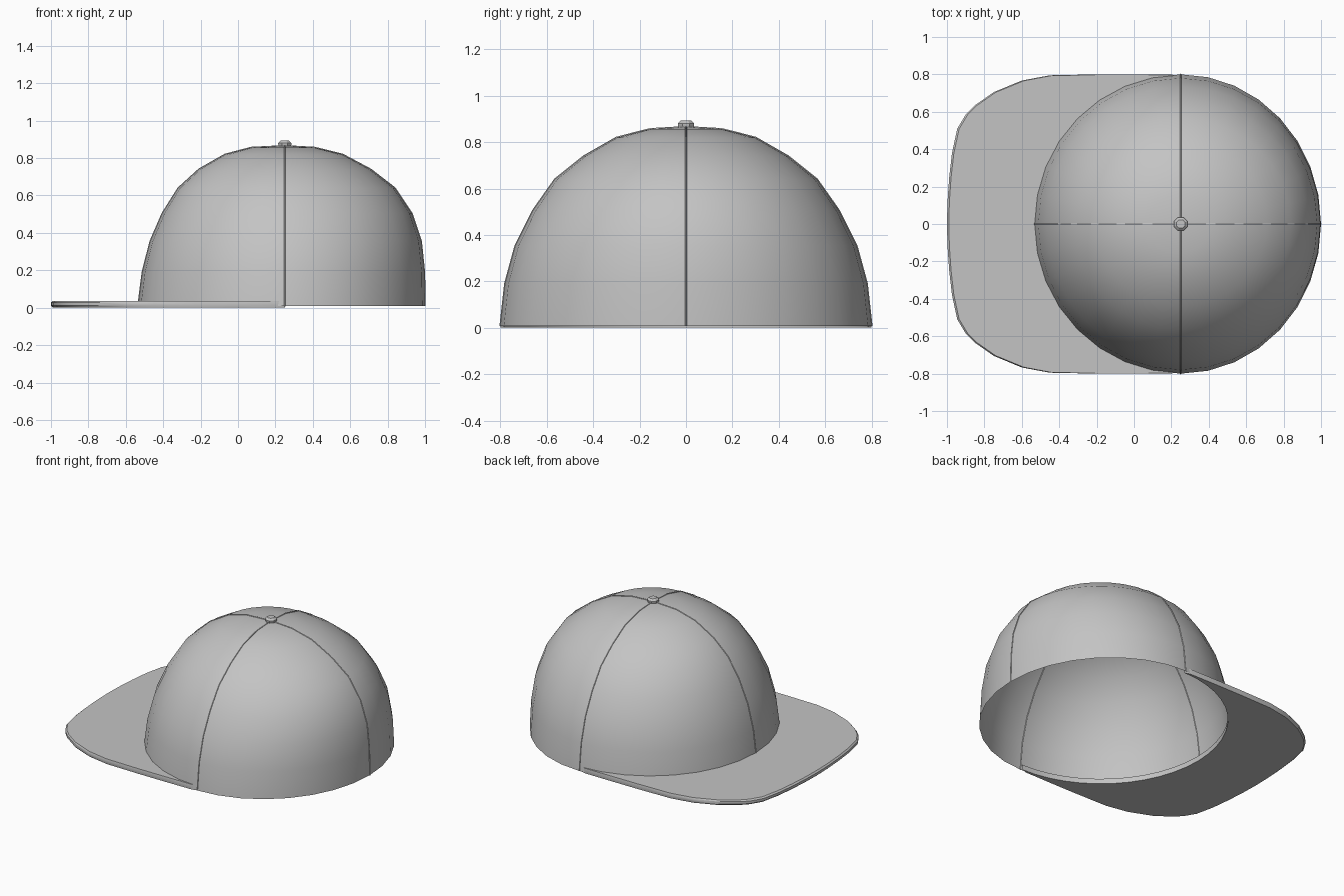
import bpy, bmesh, math

if "Cube" in bpy.data.objects:
    bpy.data.objects.remove(bpy.data.objects["Cube"])

CX = 0.25          # crown centre on x
SEGMENTS = 32
grey = bpy.data.materials.new("grey_cloth")
grey.diffuse_color = (0.55, 0.55, 0.55, 1)
grey.use_nodes = True
grey.node_tree.nodes["Principled BSDF"].inputs["Base Color"].default_value = grey.diffuse_color

# Crown profile rows: height, peak-side radius, side radius, rear radius
PROFILE = [
    (0.008, 0.785, 0.80, 0.75), (0.19, 0.762, 0.78, 0.747),
    (0.355, 0.72, 0.735, 0.73), (0.505, 0.655, 0.66, 0.68),
    (0.64, 0.57, 0.565, 0.59), (0.74, 0.46, 0.44, 0.46),
    (0.82, 0.32, 0.30, 0.31), (0.857, 0.18, 0.155, 0.16),
]
TOP = (CX, 0, 0.866)


def crown_point(row, a, scale=1.0):
    z, front, side, rear = row
    rx = rear if math.cos(a) > 0 else front
    return (CX + scale * rx * math.cos(a), scale * side * math.sin(a), z)


def finish(name, bm, angle=40):
    bmesh.ops.recalc_face_normals(bm, faces=bm.faces)
    mesh = bpy.data.meshes.new(name)
    bm.to_mesh(mesh)
    bm.free()
    obj = bpy.data.objects.new(name, mesh)
    bpy.context.collection.objects.link(obj)
    mesh.materials.append(grey)
    bpy.ops.object.select_all(action='DESELECT')
    obj.select_set(True)
    bpy.context.view_layer.objects.active = obj
    bpy.ops.object.shade_smooth_by_angle(angle=math.radians(angle))
    return obj


# Crown: open thin dome
bm = bmesh.new()
rings = [[bm.verts.new(crown_point(row, 2 * math.pi * i / SEGMENTS))
          for i in range(SEGMENTS)] for row in PROFILE]
for lo, hi in zip(rings, rings[1:]):
    for i in range(SEGMENTS):
        j = (i + 1) % SEGMENTS
        bm.faces.new((lo[i], lo[j], hi[j], hi[i]))
tip = bm.verts.new(TOP)
for i in range(SEGMENTS):
    bm.faces.new((rings[-1][i], rings[-1][(i + 1) % SEGMENTS], tip))
finish("crown", bm)

# Peak: flat plate with softened outer edge, wrapped round half the crown
HALF = [(-1.0, 0), (-0.997, 0.12), (-0.988, 0.25), (-0.973, 0.38),
        (-0.945, 0.51), (-0.90, 0.585), (-0.85, 0.635), (-0.75, 0.705),
        (-0.60, 0.767), (-0.45, 0.795), (-0.20, 0.80), (0.0, 0.80), (0.2, 0.80)]
n = len(HALF) - 1
bm = bmesh.new()
sections = []
for k in range(-n, n + 1):
    x, y = HALF[abs(k)]
    y = math.copysign(y, k)
    ix, iy, _ = crown_point(PROFILE[0], math.pi - k / n * math.pi / 2, 0.98)
    d = math.hypot(x - ix, y - iy)
    t = 1 - min(0.01 / d, 0.4)
    ox, oy = ix + (x - ix) * t, iy + (y - iy) * t
    sections.append([bm.verts.new(p) for p in (
        (ix, iy, 0.002), (ox, oy, 0.002), (x, y, 0.011),
        (x, y, 0.028), (ox, oy, 0.037), (ix, iy, 0.037))])
for a, b in zip(sections, sections[1:]):
    for i in range(6):
        j = (i + 1) % 6
        bm.faces.new((a[i], a[j], b[j], b[i]))
bm.faces.new(sections[0])
bm.faces.new(sections[-1])
finish("peak", bm, 30)

# Seams: four fine cords lying along the crown
for name, a in (("rear", 0), ("left", math.pi / 2),
                ("peak", math.pi), ("right", -math.pi / 2)):
    curve = bpy.data.curves.new(name + "_seam", 'CURVE')
    curve.dimensions = '3D'
    curve.bevel_depth = 0.004
    curve.bevel_resolution = 1
    spline = curve.splines.new('POLY')
    points = [crown_point(row, a) for row in PROFILE] + [TOP]
    spline.points.add(len(points) - 1)
    for sp, p in zip(spline.points, points):
        sp.co = (*p, 1)
    curve.materials.append(grey)
    bpy.context.collection.objects.link(
        bpy.data.objects.new(name + "_seam", curve))

# Button: small eight-sided stud on top
bm = bmesh.new()
stud = [[bm.verts.new((CX + r * math.cos(math.pi * (i + 0.5) / 4),
                       r * math.sin(math.pi * (i + 0.5) / 4), z))
         for i in range(8)]
        for r, z in ((0.03, 0.855), (0.038, 0.872), (0.038, 0.881), (0.024, 0.893))]
for lo, hi in zip(stud, stud[1:]):
    for i in range(8):
        j = (i + 1) % 8
        bm.faces.new((lo[i], lo[j], hi[j], hi[i]))
bm.faces.new(stud[0])
bm.faces.new(stud[-1])
finish("button", bm, 30)
